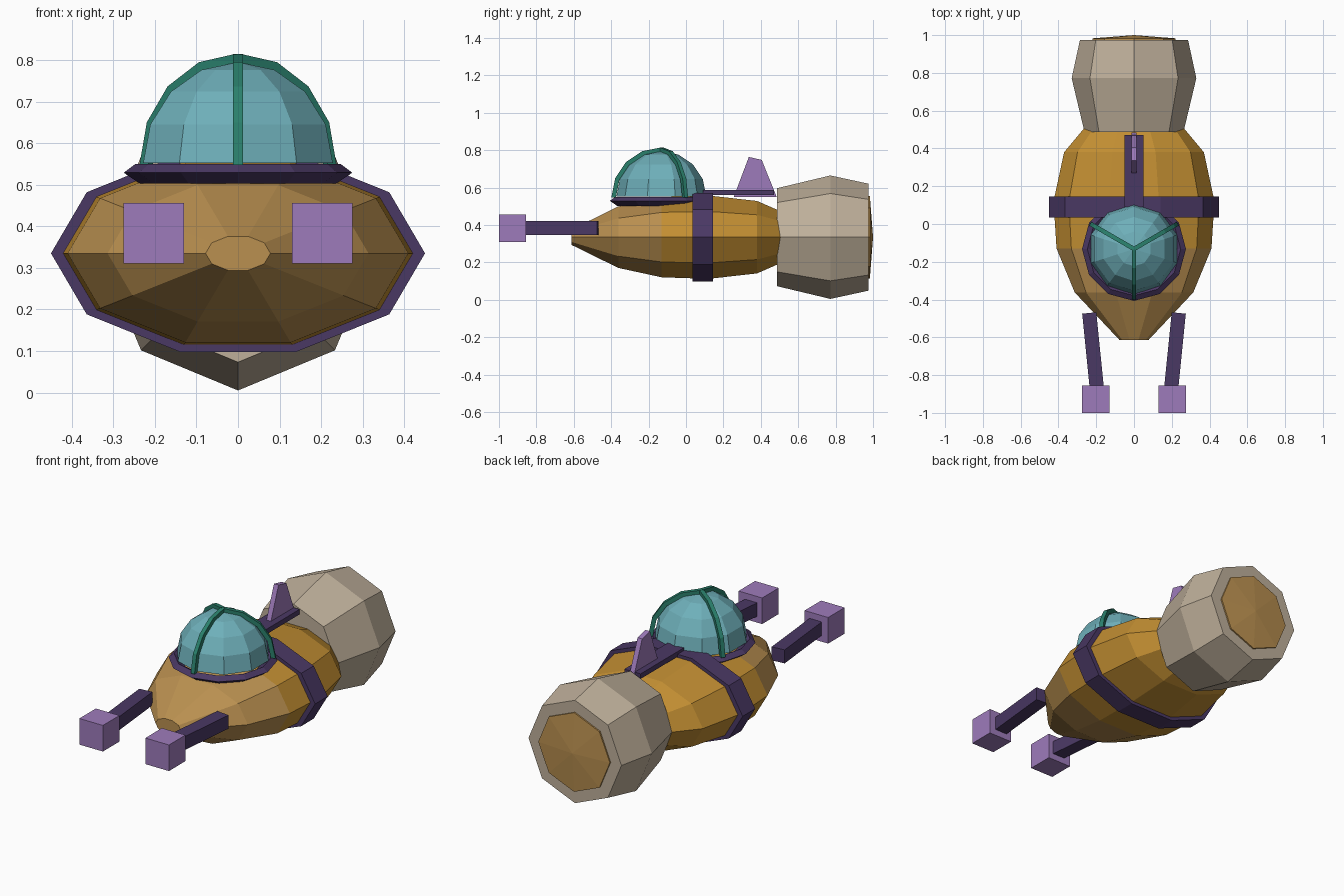
import bpy, bmesh, math
from mathutils import Matrix, Vector

if "Cube" in bpy.data.objects:
    bpy.data.objects.remove(bpy.data.objects["Cube"])


def material(name, r, g, b):
    # 0-255 display colour to linear
    def lin(c):
        c /= 255
        return c / 12.92 if c <= 0.04045 else ((c + 0.055) / 1.055) ** 2.4
    m = bpy.data.materials.new(name)
    m.diffuse_color = (lin(r), lin(g), lin(b), 1)
    m.use_nodes = True
    m.node_tree.nodes["Principled BSDF"].inputs["Base Color"].default_value = m.diffuse_color
    return m


GOLD = material("golden_ochre", 194, 142, 50)
TAN = material("tan_ochre", 186, 144, 80)
DARK = material("dark_purple", 74, 56, 100)
LILAC = material("lilac", 158, 123, 187)
BEIGE = material("beige", 190, 175, 154)
TEAL = material("teal_glass", 110, 175, 185)
GREEN = material("deep_green", 42, 128, 108)

AXIS_Z = 0.335                       # height of the hull axis
DOME = Vector((0, -0.132, 0.552))    # centre of the canopy


def make(name, bm, *mats):
    bmesh.ops.recalc_face_normals(bm, faces=bm.faces[:])
    me = bpy.data.meshes.new(name)
    bm.to_mesh(me)
    bm.free()
    for m in mats:
        me.materials.append(m)
    ob = bpy.data.objects.new(name, me)
    bpy.context.collection.objects.link(ob)
    return ob


def lathe(profile, sides, start=0.0, squash=1.0, closed=False):
    """Spin (radius, height) pairs around z; radius 0 makes a tip."""
    bm = bmesh.new()
    rings = []
    for r, h in profile:
        if r == 0:
            rings.append([bm.verts.new((0, 0, h))] * sides)
            continue
        rings.append([])
        for i in range(sides):
            a = start + 2 * math.pi * i / sides
            rings[-1].append(bm.verts.new((r * math.cos(a), r * squash * math.sin(a), h)))
    pairs = list(zip(rings, rings[1:]))
    if closed:
        pairs.append((rings[-1], rings[0]))
    for lo, hi in pairs:
        for i in range(sides):
            j = (i + 1) % sides
            quad = list(dict.fromkeys((lo[i], lo[j], hi[j], hi[i])))
            bm.faces.new(quad)
    if not closed:
        for (r, h), ring in ((profile[0], rings[0]), (profile[-1], rings[-1])):
            if r > 0:
                bm.faces.new(ring)
    return bm


def lay_along_y(bm):
    # turn z into +y and lift to the hull axis
    bm.transform(Matrix.Translation((0, 0, AXIS_Z)) @ Matrix.Rotation(-math.pi / 2, 4, 'X'))
    return bm


def box(name, centre, size, mat, turn=0.0):
    bm = bmesh.new()
    bmesh.ops.create_cube(bm, size=1)
    bm.transform(Matrix.Translation(centre) @ Matrix.Rotation(turn, 4, 'Z')
                 @ Matrix.Diagonal((*size, 1)))
    return make(name, bm, mat)


# Hull: squashed ten-sided body, nose section in the paler colour
hull = make("hull", lay_along_y(lathe(
    [(0.078, -0.613), (0.314, -0.362), (0.41, -0.13), (0.426, 0.12), (0.37, 0.38), (0.17, 0.62)],
    10, squash=0.55)), GOLD, TAN)
for p in hull.data.polygons:
    p.material_index = 1 if p.center.y < -0.14 else 0

# Band around the middle of the hull
make("hull_band", lay_along_y(lathe([(0.45, 0.035), (0.45, 0.145)], 10, squash=0.555)), DARK)

# Engine barrel and its shallow exhaust cone
make("engine", lay_along_y(lathe([(0.262, 0.487), (0.33, 0.772), (0.286, 0.975)], 8)), BEIGE)
make("exhaust", lay_along_y(lathe([(0.22, 0.97), (0.22, 0.983), (0, 1.0)], 8)), TAN)

# Canopy dome
steps = [math.pi / 8 * i for i in range(4)]
bm = lathe([(0.24 * math.cos(a), 0.243 * math.sin(a)) for a in steps] + [(0, 0.243)],
           10, start=-math.pi / 2)
bm.transform(Matrix.Translation(DOME))
make("canopy", bm, TEAL)

# Canopy rim
bm = lathe([(0.237, 0.503), (0.275, 0.529), (0.247, 0.55), (0.21, 0.529)], 12, closed=True)
bm.transform(Matrix.Translation((0, DOME.y, 0)))
make("canopy_rim", bm, DARK)

# Three curved ribs over the canopy
for k in range(3):
    turn = -math.pi / 2 + k * 2 * math.pi / 3
    bm = bmesh.new()
    rows = []
    for i in range(5):
        a = math.pi / 8 * i
        rows.append([bm.verts.new((r * math.cos(a), w, r * math.sin(a)))
                     for r, w in ((0.243, -0.0115), (0.267, -0.0115), (0.267, 0.0115), (0.243, 0.0115))])
    for lo, hi in zip(rows, rows[1:]):
        for i in range(4):
            j = (i + 1) % 4
            bm.faces.new((lo[i], lo[j], hi[j], hi[i]))
    bm.faces.new(rows[0])
    bm.faces.new(rows[-1])
    bm.transform(Matrix.Translation((0, DOME.y, DOME.z - 0.004)) @ Matrix.Rotation(turn, 4, 'Z'))
    make(f"canopy_rib_{k + 1}", bm, GREEN)

# Spine plate and tail fin
box("spine_plate", (0, 0.28, 0.574), (0.1, 0.38, 0.028), DARK)
bm = bmesh.new()
side = [(0.255, 0.55), (0.485, 0.55), (0.405, 0.748), (0.336, 0.764)]
face = bm.faces.new([bm.verts.new((-0.014, y, z)) for y, z in side])
out = bmesh.ops.extrude_face_region(bm, geom=[face])
bmesh.ops.translate(bm, vec=(0.028, 0, 0),
                    verts=[v for v in out["geom"] if isinstance(v, bmesh.types.BMVert)])
make("tail_fin", bm, LILAC)

# Two front arms ending in blocks
for s, label in ((-1, "left"), (1, "right")):
    box(f"{label}_arm", (s * 0.216, -0.68, 0.383), (0.075, 0.42, 0.075), DARK, -s * 0.1)
    box(f"{label}_arm_block", (s * 0.203, -0.9275, 0.383), (0.145, 0.145, 0.145), LILAC)
